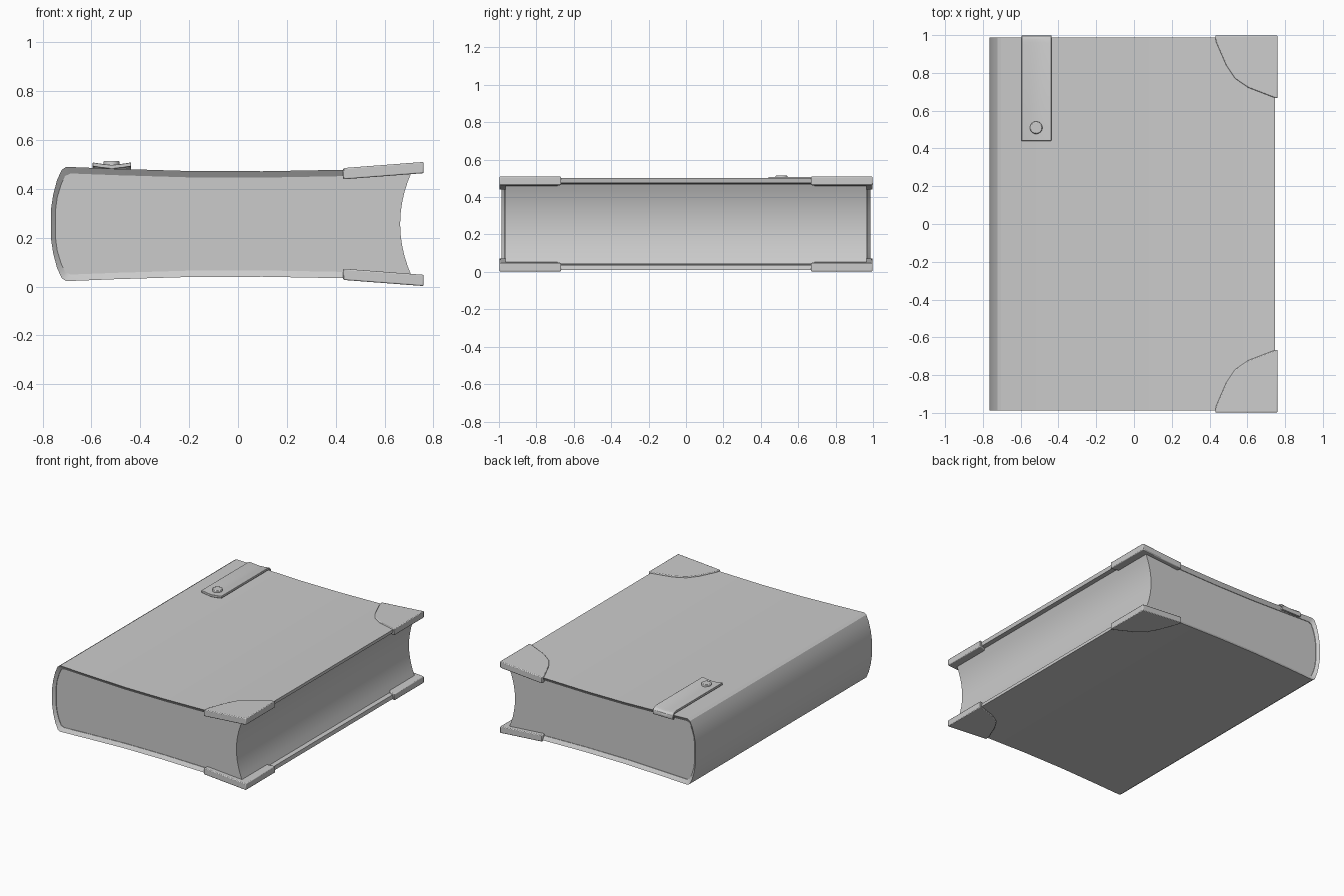
import bpy, bmesh, math

if "Cube" in bpy.data.objects:
    bpy.data.objects.remove(bpy.data.objects["Cube"])

C = 0.256  # mid height of the book


def finish(name, bm, bevel=0.0):
    bmesh.ops.recalc_face_normals(bm, faces=bm.faces)
    me = bpy.data.meshes.new(name)
    bm.to_mesh(me)
    bm.free()
    ob = bpy.data.objects.new(name, me)
    bpy.context.collection.objects.link(ob)
    if bevel:
        m = ob.modifiers.new("Bevel", 'BEVEL')
        m.width, m.segments, m.limit_method = bevel, 2, 'ANGLE'
        m.angle_limit = math.radians(50)
    bpy.ops.object.select_all(action='DESELECT')
    bpy.context.view_layer.objects.active = ob
    ob.select_set(True)
    bpy.ops.object.shade_smooth_by_angle(angle=math.radians(30))
    return ob


def mirrored(half):
    """Half profile (x, height above centre), spine first -> full bottom-to-top profile."""
    return [(x, C - h) for x, h in reversed(half)] + [(x, C + h) for x, h in half]


# Cover: outer and inner C-shaped profiles, slanted at head and tail
outer = mirrored([(-0.766, 0.06), (-0.757, 0.12), (-0.741, 0.18), (-0.722, 0.222),
                  (-0.703, 0.234), (-0.5, 0.226), (-0.2, 0.217), (0.1, 0.216),
                  (0.43, 0.222), (0.747, 0.245)])
inner = mirrored([(-0.747, 0.06), (-0.740, 0.11), (-0.725, 0.16), (-0.708, 0.197),
                  (-0.685, 0.207), (-0.5, 0.200), (-0.2, 0.191), (0.1, 0.190),
                  (0.43, 0.196), (0.742, 0.219)])
bm = bmesh.new()
rails = [[bm.verts.new((x, y, z)) for x, z in prof]
         for prof, y in ((outer, -0.987), (outer, 0.987), (inner, 0.970), (inner, -0.970))]
n = len(outer)
for k in range(4):
    a, b = rails[k], rails[(k + 1) % 4]
    for i in range(n - 1):
        bm.faces.new((a[i], a[i + 1], b[i + 1], b[i]))
for i in (0, n - 1):
    bm.faces.new([r[i] for r in rails])
finish("cover", bm)

# Page block with a hollow fore edge
fore = [(0.664 + 0.048 * (h / 0.215) ** 2, C + h)
        for h in [0.215 * (1 - i / 5) for i in range(11)]]
pages = inner[1:-1] + fore
bm = bmesh.new()
lo = bm.faces.new([bm.verts.new((x, -0.966, z)) for x, z in pages])
ext = bmesh.ops.extrude_face_region(bm, geom=[lo], use_keep_orig=True)
bmesh.ops.translate(bm, vec=(0, 1.932, 0),
                    verts=[g for g in ext['geom'] if isinstance(g, bmesh.types.BMVert)])
finish("page_block", bm)

# Four quarter-round corner guards, tilted with the covers
outline = [(0.76, 0.998), (0.43, 0.998), (0.434, 0.965), (0.488, 0.84), (0.535, 0.77),
           (0.605, 0.722), (0.735, 0.672), (0.76, 0.666)]
for sz, level in ((1, "top"), (-1, "bottom")):
    for sy, side in ((-1, "front"), (1, "back")):
        bm = bmesh.new()
        layers = []
        for base in (0.183, 0.229):
            layers.append([bm.verts.new((x, sy * y, C + sz * (base + 0.076 * (x - 0.43))))
                           for x, y in outline])
            bm.faces.new(layers[-1])
        m = len(outline)
        for i in range(m):
            j = (i + 1) % m
            bm.faces.new((layers[0][i], layers[0][j], layers[1][j], layers[1][i]))
        finish(f"corner_guard_{level}_{side}", bm, 0.005)

# Strap: slightly dished band lying on the cover and folding over the back edge
path = [(0.44, 0.0, 1), (0.96, 0.0, 1), (0.982, -0.003, 0.7), (0.995, -0.013, 0.3),
        (0.999, -0.028, 0), (0.995, -0.042, 0)]
section = [(-0.595, 0.010), (-0.555, 0.004), (-0.517, 0.0), (-0.478, 0.004), (-0.438, 0.010)]
bm = bmesh.new()
skins = []
for drop in (0.0, 0.016):
    skins.append([[bm.verts.new((x, y - drop * (1 - up), 0.498 + dz + h * up - drop * up))
                   for x, h in section] for y, dz, up in path])
R, S = len(path), len(section)
for g in skins:
    for r in range(R - 1):
        for s in range(S - 1):
            bm.faces.new((g[r][s], g[r][s + 1], g[r + 1][s + 1], g[r + 1][s]))
t, u = skins
for r in range(R - 1):
    for s in (0, S - 1):
        bm.faces.new((t[r][s], t[r + 1][s], u[r + 1][s], u[r][s]))
for s in range(S - 1):
    for r in (0, R - 1):
        bm.faces.new((t[r][s], t[r][s + 1], u[r][s + 1], u[r][s]))
finish("strap", bm, 0.002)

# Stud on the strap
bm = bmesh.new()
bmesh.ops.create_cone(bm, cap_ends=True, segments=24, radius1=0.034, radius2=0.032, depth=0.025)
bmesh.ops.translate(bm, verts=bm.verts, vec=(-0.518, 0.51, 0.502))
finish("strap_stud", bm, 0.004)
